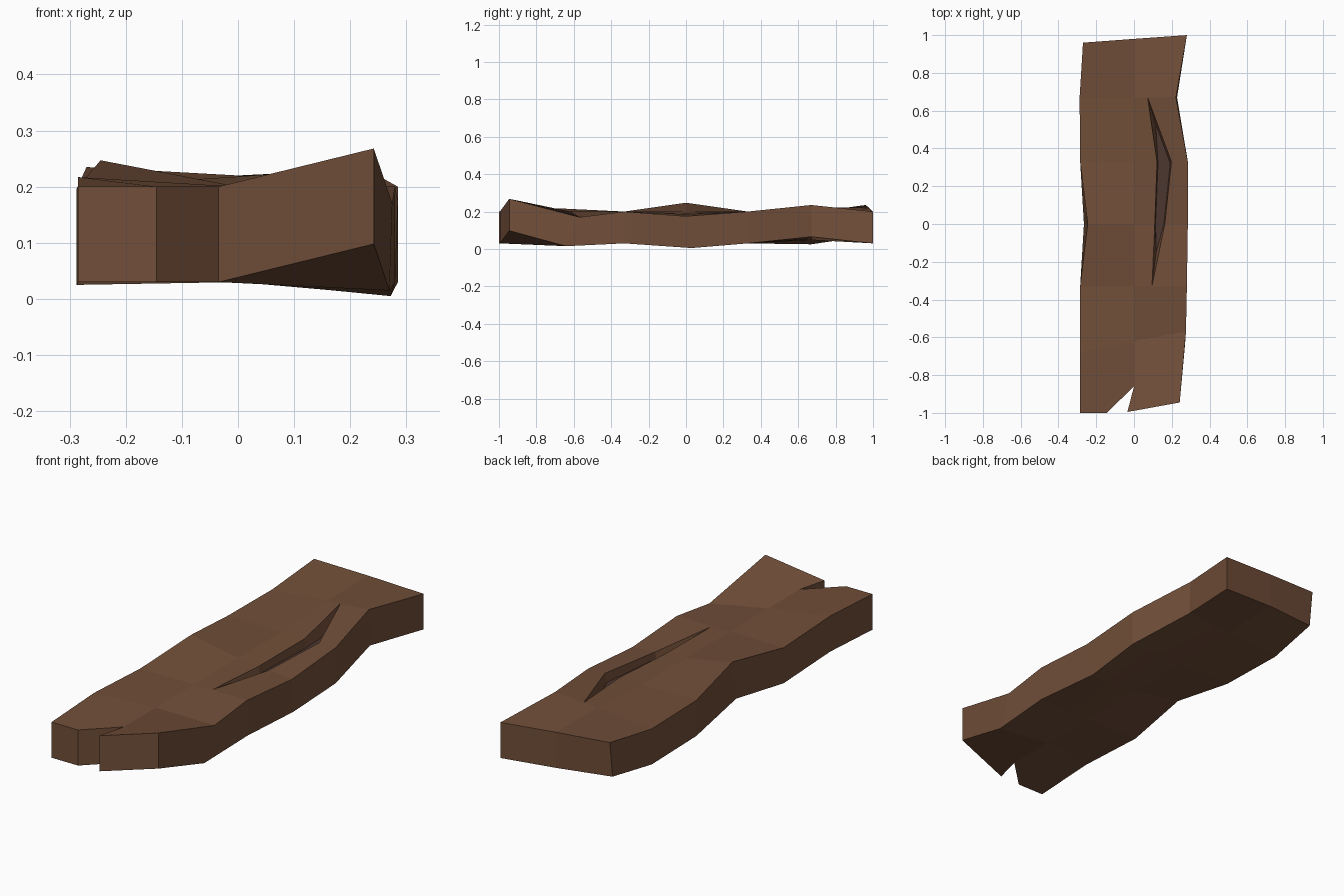
import bpy, bmesh

if "Cube" in bpy.data.objects:
    bpy.data.objects.remove(bpy.data.objects["Cube"])


def material(name, rgb):
    m = bpy.data.materials.new(name)
    m.diffuse_color = (*rgb, 1)
    m.use_nodes = True
    m.node_tree.nodes["Principled BSDF"].inputs["Base Color"].default_value = m.diffuse_color
    return m


THICK = 0.17

# Top surface points: left edge, middle line, right edge, front to back
left = [(-.285, -1, .2), (-.285, -.68, .217), (-.285, -.33, .2), (-.245, 0, .247),
        (-.285, .33, .2), (-.288, .67, .195), (-.27, .96, .235)]
mid = [(0, -.86, .2), (0, -.62, .2), (0, -.33, .2), (0, 0, .2),
       (0, .33, .2), (0, .67, .218), (0, .98, .22)]
right = [(.242, -.945, .268), (.275, -.57, .17), (.28, -.33, .2), (.285, 0, .175),
         (.285, .33, .2), (.222, .67, .235), (.28, 1, .2)]
top = {}
for key, line in (("L", left), ("M", mid), ("R", right)):
    for i, p in enumerate(line):
        top[key + str(i)] = p
# Split at the front end
top["N0"] = (-.145, -1, .2)
top["N1"] = (-.035, -.995, .2)


# Crack rim points lie on the surface between the middle line and right edge
def on_row(i, x):
    a, b = mid[i], right[i]
    t = x / b[0]
    return (x, a[1] + (b[1] - a[1]) * t, a[2] + (b[2] - a[2]) * t)


for key, i, x in (("T2", 2, .095), ("T5", 5, .072), ("A3", 3, .11),
                  ("A4", 4, .122), ("B3", 3, .163), ("B4", 4, .198)):
    top[key] = on_row(i, x)

# Slight shear of the underside where the board is warped
shift = {"L3": (-.02, 0, 0), "R1": (-.005, -.07, .015), "R3": (-.013, .03, 0),
         "R5": (.006, 0, 0), "L6": (0, -.02, 0)}

polys = ["L0 N0 M0 M1 L1", "N1 R0 R1 M1 M0"]
polys += [f"L{i} M{i} M{i+1} L{i+1}" for i in range(1, 6)]
polys += ["M1 R1 R2 T2 M2", "M5 T5 R5 R6 M6",
          "M2 T2 A3 M3", "M3 A3 A4 M4", "M4 A4 T5 M5",
          "T2 R2 R3 B3", "B3 R3 R4 B4", "B4 R4 R5 T5"]
crack = ["T2 B3 A3", "A3 B3 B4 A4", "A4 B4 T5"]

bm = bmesh.new()
up, down = {}, {}
for k, p in top.items():
    s = shift.get(k, (0, 0, 0))
    up[k] = bm.verts.new(p)
    down[k] = bm.verts.new((p[0] + s[0], p[1] + s[1], max(0, p[2] - THICK + s[2])))
for p in polys:
    bm.faces.new([up[k] for k in p.split()])
for p in polys + crack:
    bm.faces.new([down[k] for k in reversed(p.split())])

# Side walls around the outline, including the split
outline = (["L0", "N0", "M0", "N1"] + [f"R{i}" for i in range(7)] + ["M6"]
           + [f"L{i}" for i in range(6, 0, -1)])
for a, b in zip(outline, outline[1:] + outline[:1]):
    bm.faces.new([down[a], down[b], up[b], up[a]])

# Crack: steep walls and a darker sunken floor
rim = ["T2", "B3", "B4", "T5", "A4", "A3"]
floor_xy = [(.118, -.15), (.158, 0), (.192, .32), (.115, .53), (.127, .32), (.114, 0)]
floor = [bm.verts.new((x, y, .155)) for x, y in floor_xy]
for i in range(6):
    j = (i + 1) % 6
    bm.faces.new([up[rim[i]], up[rim[j]], floor[j], floor[i]])
for ids in ((0, 1, 5), (5, 1, 2, 4), (4, 2, 3)):
    bm.faces.new([floor[i] for i in ids]).material_index = 1
bmesh.ops.recalc_face_normals(bm, faces=bm.faces[:])

me = bpy.data.meshes.new("plank")
bm.to_mesh(me)
bm.free()
me.materials.append(material("brown wood", (.168, .078, .041)))
me.materials.append(material("dark crack", (.073, .037, .030)))
bpy.context.collection.objects.link(bpy.data.objects.new("cracked_plank", me))
